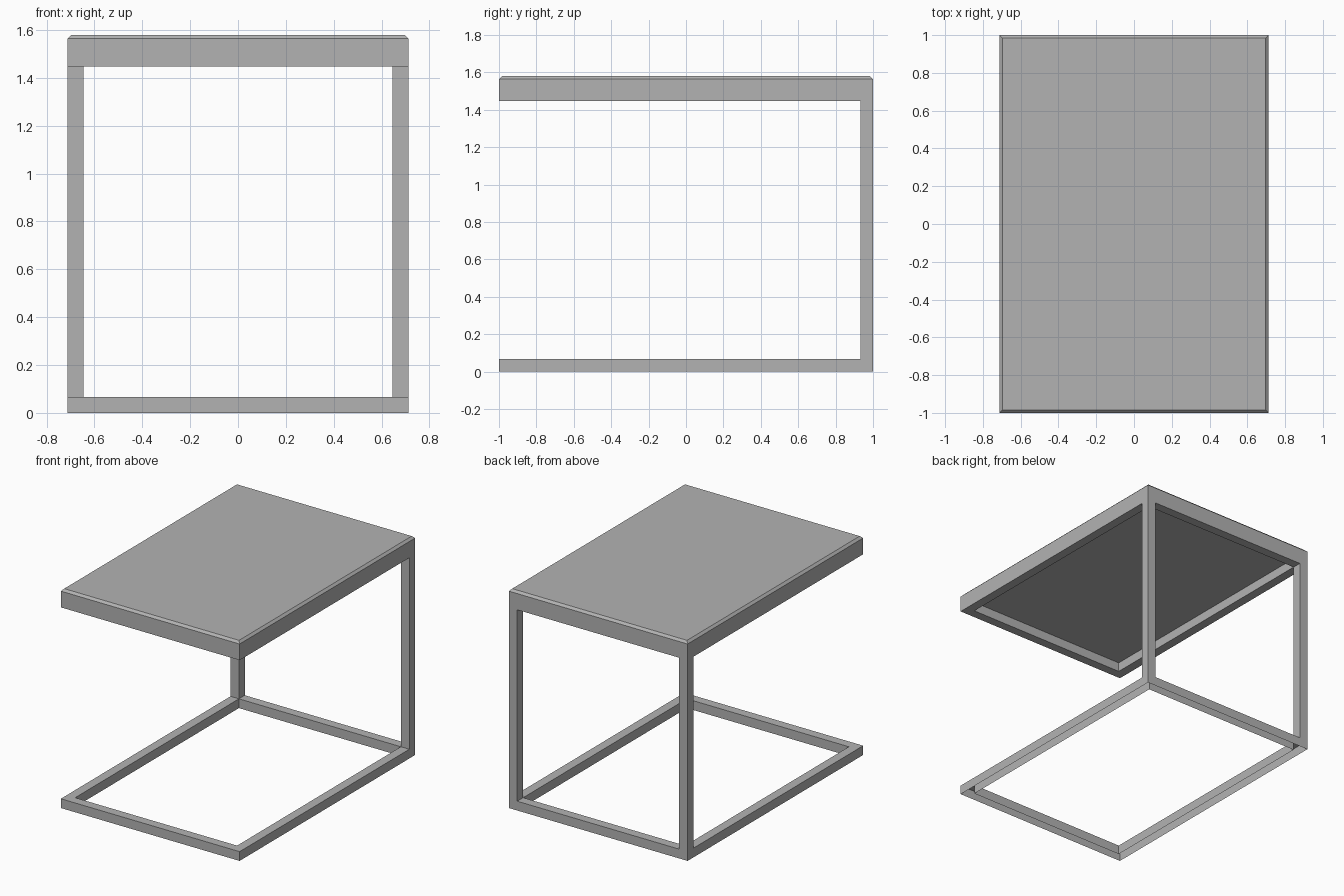
import bpy, bmesh

if "Cube" in bpy.data.objects:
    bpy.data.objects.remove(bpy.data.objects["Cube"])

HX, HY = 0.713, 1.0     # half width and half depth
BAR = 0.067             # square bar size
TOP, UNDER = 1.58, 1.447
CH = 0.016              # tabletop edge chamfer


def rect(x0, x1, y0, y1, z):
    return [(x0, y0, z), (x1, y0, z), (x1, y1, z), (x0, y1, z)]


def inset(d, z):
    return rect(-HX + d, HX - d, -HY + d, HY - d, z)


def loft(name, rings, caps):
    """Skin a list of rectangles, first to last, optionally closing the ends."""
    bm = bmesh.new()
    loops = [[bm.verts.new(p) for p in r] for r in rings]
    for a, b in zip(loops, loops[1:]):
        for i in range(4):
            j = (i + 1) % 4
            bm.faces.new((b[i], b[j], a[j], a[i]))
    if caps:
        bm.faces.new(loops[0])
        bm.faces.new(loops[-1][::-1])
    mesh = bpy.data.meshes.new(name)
    bm.to_mesh(mesh)
    bm.free()
    obj = bpy.data.objects.new(name, mesh)
    bpy.context.collection.objects.link(obj)
    return obj


# Tabletop: chamfered upper edge, rim hanging down around a recessed underside
tabletop = loft("tabletop", [inset(CH, TOP), inset(0, TOP - CH), inset(0, UNDER),
                             inset(BAR, UNDER), inset(BAR, UNDER + BAR)], True)

# Base frame: rectangular channel, open underneath
base = loft("base_frame", [inset(BAR, 0), inset(BAR, BAR),
                           inset(0, BAR), inset(0, 0)], False)

# Rear posts: one square tube, mirrored across x
post = loft("rear_posts", [rect(HX - BAR, HX, HY - BAR, HY, z)
                           for z in (UNDER, BAR)], False)
post.modifiers.new("mirror", 'MIRROR').use_axis[0] = True

# Darker grey finish
grey = bpy.data.materials.new("dark_grey")
grey.diffuse_color = (0.45, 0.45, 0.45, 1)
grey.use_nodes = True
grey.node_tree.nodes["Principled BSDF"].inputs["Base Color"].default_value = grey.diffuse_color
for obj in (tabletop, base, post):
    obj.data.materials.append(grey)
